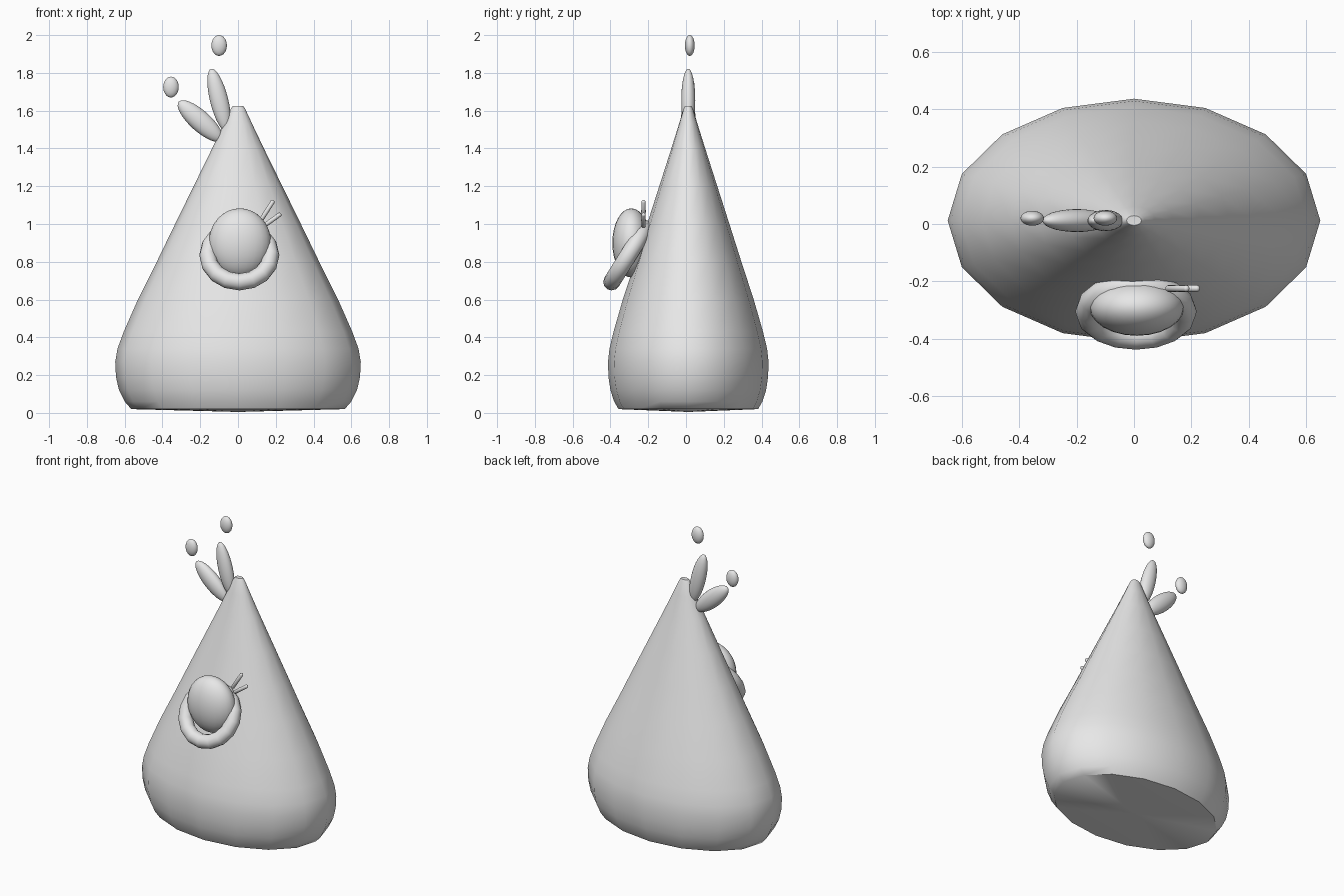
import bpy, bmesh, math
from mathutils import Vector, Matrix

if "Cube" in bpy.data.objects:
    bpy.data.objects.remove(bpy.data.objects["Cube"])

mat = bpy.data.materials.new("light_grey")
mat.diffuse_color = (0.8, 0.8, 0.8, 1)
mat.use_nodes = True
mat.node_tree.nodes["Principled BSDF"].inputs["Base Color"].default_value = mat.diffuse_color
CY = 0.012  # depth of the body axis


def finish(name, bm, matrix=Matrix(), angle=50):
    bm.transform(matrix)
    bmesh.ops.recalc_face_normals(bm, faces=bm.faces)
    me = bpy.data.meshes.new(name)
    bm.to_mesh(me)
    bm.free()
    me.materials.append(mat)
    ob = bpy.data.objects.new(name, me)
    bpy.context.collection.objects.link(ob)
    bpy.ops.object.select_all(action='DESELECT')
    ob.select_set(True)
    bpy.context.view_layer.objects.active = ob
    bpy.ops.object.shade_smooth_by_angle(angle=math.radians(angle))
    return ob


def revolve(name, profile, steps, squash):
    """Spin (radius, z) points around z; ends on the axis close the shape."""
    bm = bmesh.new()
    verts = [bm.verts.new((r, 0, z)) for r, z in profile]
    edges = [bm.edges.new(p) for p in zip(verts, verts[1:])]
    bmesh.ops.spin(bm, geom=verts + edges, cent=(0, 0, 0), axis=(0, 0, 1),
                   angle=2 * math.pi, steps=steps, use_duplicate=False)
    bmesh.ops.remove_doubles(bm, verts=bm.verts, dist=0.0005)
    return finish(name, bm, Matrix.Translation((0, CY, 0)) @ Matrix.Diagonal((1, squash, 1, 1)))


def ellipsoid(name, centre, radii, lean=0):
    """Lean tilts the long axis towards +x."""
    bm = bmesh.new()
    bmesh.ops.create_uvsphere(bm, u_segments=24, v_segments=16, radius=1)
    return finish(name, bm, Matrix.Translation(centre) @ Matrix.Rotation(lean, 4, 'Y')
                  @ Matrix.Diagonal((*radii, 1)))


def spike(name, a, b, radius):
    """Thin round-ended stick between two points."""
    a, b = Vector(a), Vector(b)
    bm = bmesh.new()
    bmesh.ops.create_uvsphere(bm, u_segments=12, v_segments=10, radius=radius)
    half = (b - a).length / 2 - radius
    for v in bm.verts:
        if abs(v.co.z) > 0.0001:
            v.co.z += math.copysign(half, v.co.z)
    rot = (b - a).to_track_quat('Z', 'Y').to_matrix().to_4x4()
    return finish(name, bm, Matrix.Translation((a + b) / 2) @ rot)


def ring(name, centre, major, minor, tilt, segs=16, sides=12):
    bm = bmesh.new()
    loops = []
    for i in range(segs):
        a = 2 * math.pi * i / segs
        loops.append([bm.verts.new(((major + minor * math.cos(t)) * math.cos(a),
                                    (major + minor * math.cos(t)) * math.sin(a),
                                    minor * math.sin(t)))
                      for t in (2 * math.pi * j / sides for j in range(sides))])
    for i in range(segs):
        p, q = loops[i], loops[(i + 1) % segs]
        for j in range(sides):
            k = (j + 1) % sides
            bm.faces.new((p[j], q[j], q[k], p[k]))
    return finish(name, bm, Matrix.Translation(centre) @ Matrix.Rotation(tilt, 4, 'X'))


# Teardrop body with a slightly bulging underside
revolve("body", [(0, 0.005), (0.565, 0.02), (0.6, 0.06), (0.63, 0.12), (0.646, 0.19),
                 (0.65, 0.27), (0.638, 0.34), (0.605, 0.43), (0.53, 0.60), (0.43, 0.80),
                 (0.333, 1.0), (0.235, 1.2), (0.137, 1.4), (0.075, 1.53), (0.038, 1.61),
                 (0.026, 1.626), (0, 1.625)], 16, 0.654)

# Tufts beside the tip, each with a floating droplet
ellipsoid("upright_tuft", (-0.1, CY, 1.655), (0.048, 0.037, 0.172), math.radians(-14))
ellipsoid("side_tuft", (-0.2, CY, 1.545), (0.055, 0.04, 0.153), math.radians(-48))
for name, x, z in (("upper_droplet", -0.1, 1.945), ("side_droplet", -0.355, 1.725)):
    ellipsoid(name, (x, CY + 0.008, z), (0.041, 0.026, 0.055))

# Small head resting in a tilted collar
ellipsoid("small_head", (0.01, -0.29, 0.9), (0.165, 0.1, 0.183))
ring("collar", (0.007, -0.305, 0.835), 0.167, 0.045, math.radians(58))

# Pair of sprigs beside the head
spike("upper_sprig", (0.115, -0.225, 1.01), (0.188, -0.225, 1.125), 0.012)
spike("lower_sprig", (0.13, -0.225, 0.985), (0.228, -0.225, 1.055), 0.012)
